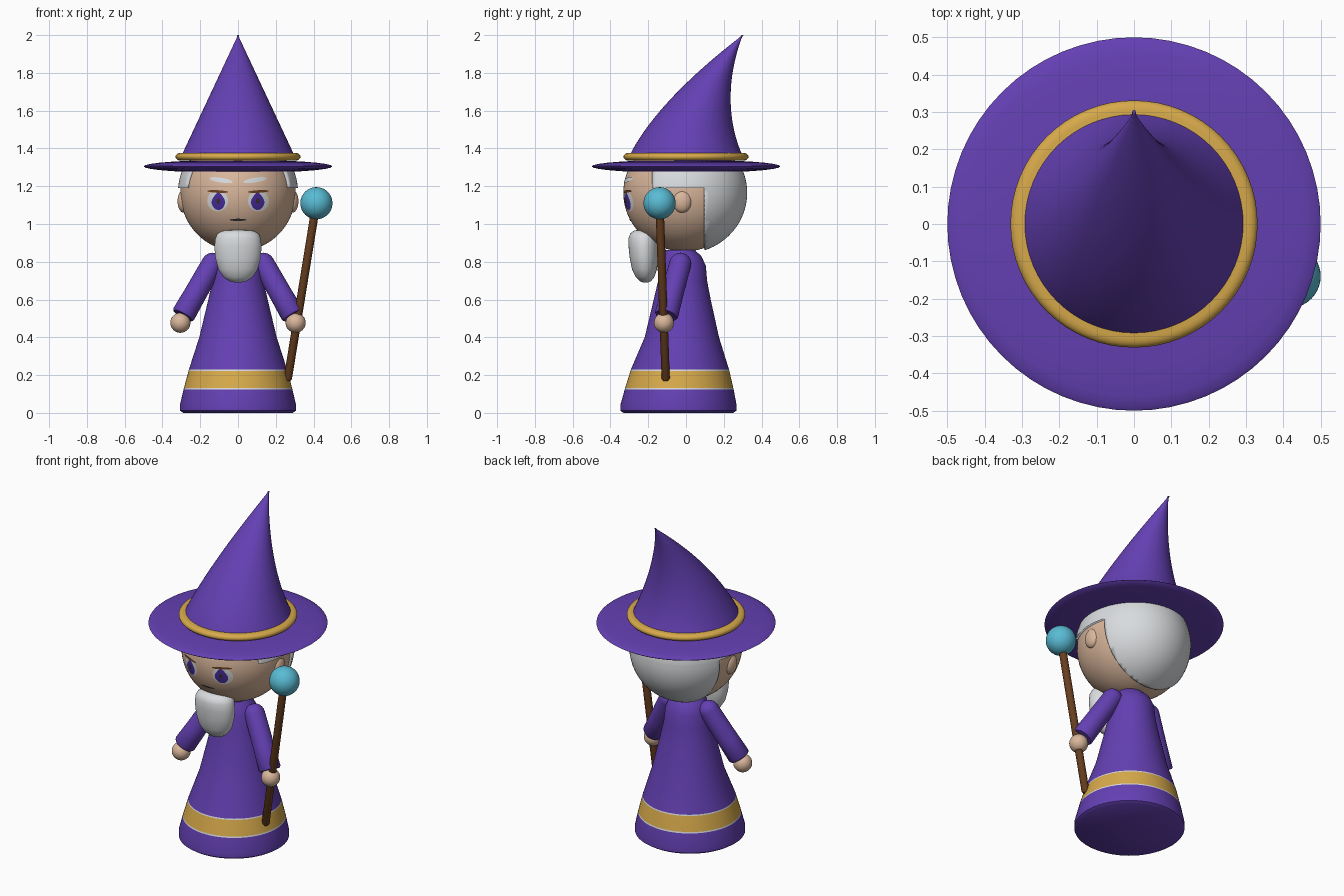
import bpy, bmesh
from math import cos, sin, pi, sqrt
from mathutils import Vector, Matrix

if "Cube" in bpy.data.objects:
    bpy.data.objects.remove(bpy.data.objects["Cube"], do_unlink=True)


def material(name, r, g, b):
    m = bpy.data.materials.new(name)
    m.use_nodes = True
    m.diffuse_color = (r, g, b, 1)
    m.node_tree.nodes["Principled BSDF"].inputs["Base Color"].default_value = (r, g, b, 1)
    return m


PURPLE = material("purple cloth", .127, .051, .45)
GOLD = material("gold trim", .68, .40, .07)
SKIN = material("skin", .70, .47, .33)
WHITE = material("white hair", .69, .71, .73)
BROWN = material("brown wood", .14, .05, .014)
ORB = material("blue orb", .10, .50, .66)
IRIS = material("violet iris", .07, .026, .35)
DARK = material("dark line", .04, .03, .03)


def finish(name, bm, mats, angle=40):
    bmesh.ops.recalc_face_normals(bm, faces=bm.faces)
    me = bpy.data.meshes.new(name)
    bm.to_mesh(me)
    bm.free()
    for m in mats:
        me.materials.append(m)
    ob = bpy.data.objects.new(name, me)
    bpy.context.collection.objects.link(ob)
    bpy.ops.object.select_all(action='DESELECT')
    ob.select_set(True)
    bpy.context.view_layer.objects.active = ob
    bpy.ops.object.shade_smooth_by_angle(angle=angle * pi / 180)
    return ob


def loft(name, rings, mats, matrix=None, n=48, rule=None, angle=40):
    """Skin horizontal ellipses given as (z, rx, ry, y centre)."""
    bm = bmesh.new()
    loops = [[bm.verts.new((rx * cos(2 * pi * i / n), yc + ry * sin(2 * pi * i / n), z))
              for i in range(n)] for z, rx, ry, yc in rings]
    for a, b in zip(loops, loops[1:]):
        for i in range(n):
            j = (i + 1) % n
            bm.faces.new((a[i], a[j], b[j], b[i]))
    bm.faces.new(loops[0][::-1])
    bm.faces.new(loops[-1])
    if rule:
        for f in bm.faces:
            f.material_index = rule(f.calc_center_median())
    if matrix:
        bm.transform(matrix)
    return finish(name, bm, mats, angle)


def ball(name, centre, radii, mat, u=40, v=24):
    bm = bmesh.new()
    bmesh.ops.create_uvsphere(bm, u_segments=u, v_segments=v, radius=1)
    bm.transform(Matrix.Translation(centre) @ Matrix.Diagonal((*radii, 1)))
    return finish(name, bm, [mat], 180)


def along(a, b):
    d = Vector(b) - Vector(a)
    return Matrix.Translation(a) @ d.to_track_quat('Z', 'Y').to_matrix().to_4x4(), d.length


# Robe with a gold hem band edged by thin pale piping
profile = [(0, .29, -.04), (.012, .308, -.04), (.04, .308, -.04), (.125, .288, -.036),
           (.133, .286, -.036), (.222, .262, -.032), (.229, .26, -.032), (.4, .205, -.022),
           (.6, .157, -.02), (.7, .135, -.018), (.78, .125, -.015), (.83, .105, -.02),
           (.862, .08, -.03)]


def robe_colour(c):
    if .133 < c.z < .222:
        return 1
    return 2 if .125 < c.z < .229 else 0


loft("robe", [(z, r, r * (1 if z < .3 else .96), y) for z, r, y in profile],
     [PURPLE, GOLD, WHITE], rule=robe_colour, n=64)

# Arms and hands
for s, side in ((1, "left"), (-1, "right")):
    m, length = along((s * .135, -.03, .79), (s * .292, -.105, .515))
    caps = [(-.058 * cos(k * pi / 12), .058 * sin(k * pi / 12)) for k in range(1, 6)]
    loft(side + "_sleeve", [(z, r, r, 0) for z, r in caps] +
         [(0, .058, .058, 0), (length * .6, .06, .06, 0), (length - .01, .063, .063, 0),
          (length, .057, .057, 0)], [PURPLE], m, n=28)
    ball(side + "_hand", (s * .305, -.117, .477), (.053, .053, .053), SKIN)

# Staff and orb
m, length = along((.262, -.107, .17), (.413, -.14, 1.1))
loft("staff", [(0, .013, .013, 0), (.012, .022, .022, 0), (length, .022, .022, 0)], [BROWN], m, n=20)
ball("staff_orb", (.415, -.14, 1.11), (.085, .085, .085), ORB)

# Head and ears
HC = Vector((0, -.01, 1.165))
HR = Vector((.305, .322, .31))
ball("head", HC, HR, SKIN, 64, 40)
for s, side in ((1, "left"), (-1, "right")):
    ball(side + "_ear", (s * .288, -.02, 1.12), (.032, .05, .06), SKIN)

# Hair: a shell trimmed to a hairline
bm = bmesh.new()
bmesh.ops.create_uvsphere(bm, u_segments=64, v_segments=40, radius=1)
bm.transform(Matrix.Translation(HC) @ Matrix.Diagonal((.318, .334, .322, 1)))
for co, no in (((0, .1, 0), (0, 1, 0)), ((0, -.18, 0), (0, 1, 0)),
               ((0, 0, 1.19), (0, 0, 1)), ((0, 0, 1.3), (0, 0, 1))):
    bmesh.ops.bisect_plane(bm, geom=bm.verts[:] + bm.edges[:] + bm.faces[:],
                           plane_co=co, plane_no=no)
drop = []
for f in bm.faces:
    c = f.calc_center_median()
    if c.z > 1.3 or not (c.y > .1 or (c.y > -.18 and c.z > 1.19)):
        drop.append(f)
bmesh.ops.delete(bm, geom=drop, context='FACES')
hair = finish("hair", bm, [WHITE])
mod = hair.modifiers.new("thickness", 'SOLIDIFY')
mod.thickness = .02
mod.offset = -1

# Beard
loft("beard", [(.69, .015, .012, -.215), (.697, .045, .03, -.215), (.72, .078, .05, -.217),
               (.76, .104, .066, -.22), (.82, .12, .076, -.222), (.88, .125, .08, -.224),
               (.925, .12, .08, -.224), (.95, .108, .073, -.222), (.965, .08, .055, -.22),
               (.97, .04, .03, -.22)], [WHITE], angle=180)


def plate(name, cx, cz, rx, rz, mat, lift, tilt=0, point=0):
    """Thin oval laid on the front of the head."""
    bm = bmesh.new()
    n, rows = 32, 5
    rings = []
    for k in range(rows + 1):
        ring = []
        for i in range(n if k else 1):
            a = 2 * pi * i / n
            dx = rx * k / rows * cos(a) * (1 - point * max(0, sin(a)))
            x = cx + dx
            z = cz + rz * k / rows * sin(a) + tilt * dx
            p = Vector(((x - HC.x) / HR.x, 0, (z - HC.z) / HR.z))
            y = HC.y - HR.y * sqrt(1 - p.length_squared) - lift
            ring.append(bm.verts.new((x, y, z)))
        rings.append(ring)
    for k in range(rows):
        a, b = rings[k], rings[k + 1]
        for i in range(n):
            j = (i + 1) % n
            bm.faces.new((a[0], b[i], b[j]) if k == 0 else (a[i], b[i], b[j], a[j]))
    if sum(f.normal.y for f in bm.faces) > 0:
        bmesh.ops.reverse_faces(bm, faces=bm.faces)
    ob = finish(name, bm, [mat])
    # Keep the plate facing forward
    if sum(p.normal.y for p in ob.data.polygons) > 0:
        ob.data.flip_normals()


# Painted face
for s, side in ((1, "left"), (-1, "right")):
    plate(side + "_eye_white", s * .108, 1.122, .055, .055, WHITE, .002)
    plate(side + "_iris", s * .104, 1.12, .036, .046, IRIS, .004, point=.4)
    plate(side + "_pupil", s * .104, 1.122, .01, .014, DARK, .006)
    plate(side + "_eyelid", s * .108, 1.172, .055, .007, BROWN, .005, tilt=s * .05)
    plate(side + "_eyebrow", s * .09, 1.232, .062, .013, WHITE, .004, tilt=s * .15)
plate("mouth", 0, 1.022, .045, .006, DARK, .003)

# Hat: brim, band and bent cone
brim = [(1.305 - .035 * cos(k * pi / 16), .5 * sin(k * pi / 16)) for k in range(1, 16)]
loft("hat_brim", [(z, r, r, 0) for z, r in brim], [PURPLE], n=64, angle=80)
band = [(1.356 + .02 * sin(k * pi / 8), .305 + .026 * cos(k * pi / 8)) for k in range(-4, 5)]
loft("hat_band", [(z, r, r, 0) for z, r in band], [GOLD], n=64)
steps = [k / 20 for k in range(20)] + [.975, .99, 1]
loft("hat_cone", [(1.36 + .64 * t, max(.3 * (1 - t), .005), max(.3 * (1 - t), .005), .3 * t ** 1.8)
                  for t in steps], [PURPLE], n=64, angle=60)
